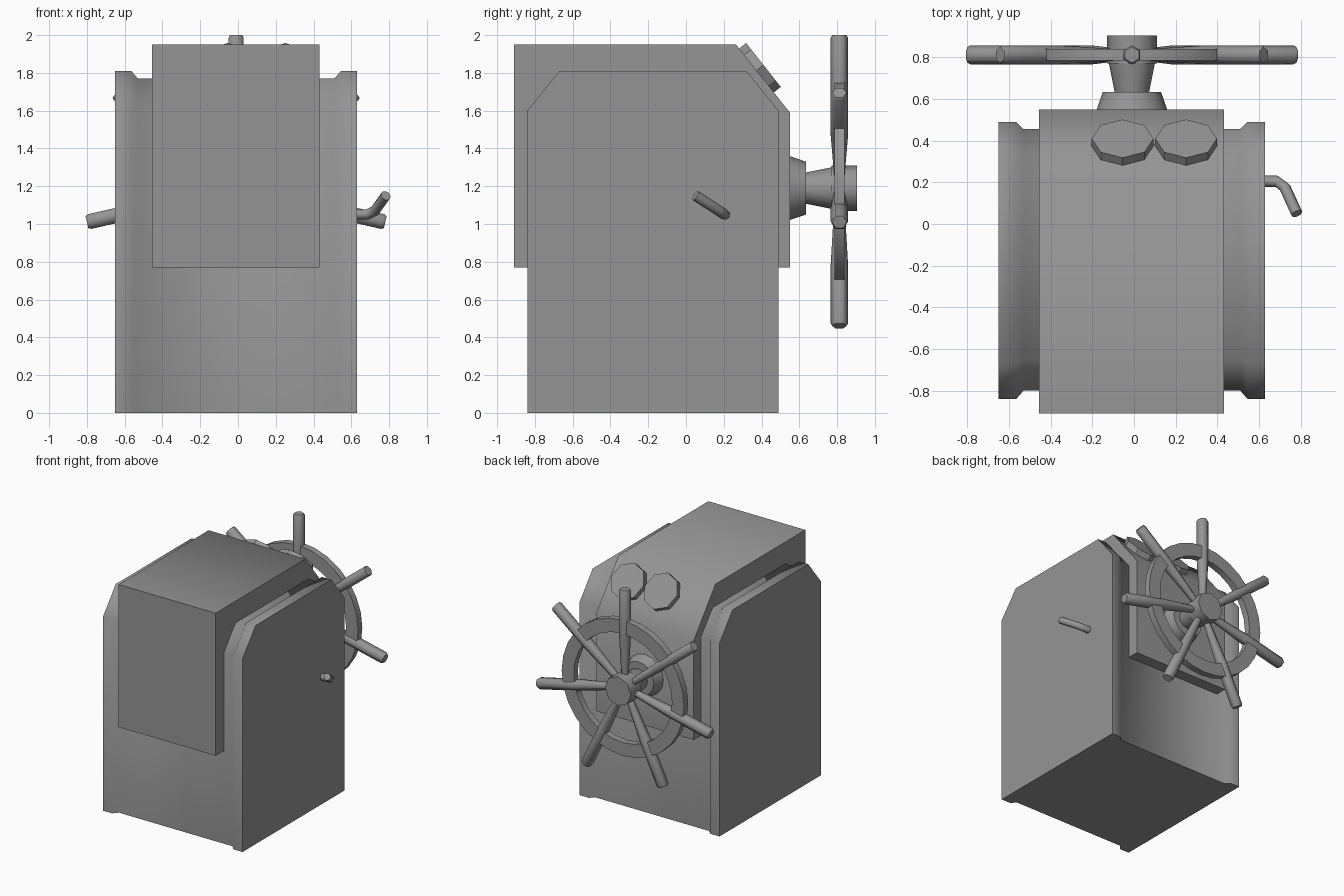
import bpy, bmesh, math
from mathutils import Vector

if "Cube" in bpy.data.objects:
    bpy.data.objects.remove(bpy.data.objects["Cube"])

grey = bpy.data.materials.new("Plain grey")
colour = (0.3, 0.3, 0.3, 1)
grey.diffuse_color = colour
grey.use_nodes = True
grey.node_tree.nodes["Principled BSDF"].inputs["Base Color"].default_value = colour

CX = -0.01
HUB = Vector((CX, 0, 1.19))
Y = Vector((0, 1, 0))


def loft(name, rings, closed=False, angle=60):
    """Skin a row of equal-sized point rings into one object."""
    bm = bmesh.new()
    rows = [[bm.verts.new(p) for p in ring] for ring in rings]
    n = len(rows[0])
    pairs = list(zip(rows, rows[1:]))
    if closed:
        pairs.append((rows[-1], rows[0]))
    else:
        bm.faces.new(rows[0])
        bm.faces.new(rows[-1])
    for a, b in pairs:
        for i in range(n):
            j = (i + 1) % n
            bm.faces.new((a[i], a[j], b[j], b[i]))
    bmesh.ops.recalc_face_normals(bm, faces=bm.faces)
    mesh = bpy.data.meshes.new(name)
    bm.to_mesh(mesh)
    bm.free()
    mesh.materials.append(grey)
    obj = bpy.data.objects.new(name, mesh)
    bpy.context.collection.objects.link(obj)
    bpy.ops.object.select_all(action='DESELECT')
    obj.select_set(True)
    bpy.context.view_layer.objects.active = obj
    bpy.ops.object.shade_smooth_by_angle(angle=math.radians(angle))
    return obj


def ring(centre, u, v, r, sides):
    turns = [math.tau * i / sides for i in range(sides)]
    return [centre + (u * math.cos(t) + v * math.sin(t)) * r for t in turns]


def lathe(name, profile, origin, axis, up, sides, closed=False, angle=60):
    """Turn (radius, distance along axis) pairs."""
    side = axis.cross(up)
    rings = [ring(origin + axis * h, up, side, r, sides) for r, h in profile]
    return loft(name, rings, closed, angle)


# Cabinet: broad side panels with a shallow recess between them
outer = [(-0.84, 0), (-0.84, 1.6), (-0.67, 1.81), (0.32, 1.81), (0.49, 1.6), (0.49, 0)]
inner = [(-0.8, 0), (-0.8, 1.585), (-0.65, 1.77), (0.3, 1.77), (0.455, 1.585), (0.455, 0)]
sections = [(-0.64, outer), (-0.555, outer), (-0.52, inner),
            (0.52, inner), (0.555, outer), (0.64, outer)]
loft("cabinet", [[(CX + x, y, z) for y, z in shape] for x, shape in sections])

# Housing with a sloped rear top
hood = [(-0.91, 0.77), (-0.91, 1.95), (0.265, 1.95), (0.55, 1.59), (0.55, 0.77)]
loft("housing", [[(x, y, z) for y, z in hood] for x in (-0.455, 0.432)])

# Octagonal gauges on the slope
normal = Vector((0, 0.784, 0.62)).normalized()
slope = Vector((0, 0.62, -0.784)).normalized()
for name, x in (("right_gauge", -0.055), ("left_gauge", 0.25)):
    face = Vector((x, 0.41, 1.842))
    lathe(name, [(0.148, -0.06), (0.148, 0)], face, normal, slope, 8, angle=30)

# Wheel mount, shaft and hub
Z = Vector((0, 0, 1))
lathe("wheel_mount", [(0.172, 0.54), (0.14, 0.635)], HUB, Y, Z, 16)
lathe("wheel_shaft", [(0.08, 0.62), (0.112, 0.78)], HUB, Y, Z, 12)
lathe("wheel_hub", [(0.12, 0.77), (0.12, 0.905)], HUB, Y, Z, 8)

# Flat wheel rim
lathe("wheel_rim", [(0.45, 0.785), (0.56, 0.785), (0.56, 0.84), (0.45, 0.84)],
      HUB, Y, Z, 28, closed=True)

# Seven spokes, each ending in a grip
for i in range(7):
    t = math.tau * i / 7
    out = Vector((math.sin(t), 0, math.cos(t)))
    lathe(f"spoke_{i + 1}",
          [(0.025, 0.05), (0.046, 0.45), (0.046, 0.795), (0.038, 0.81)],
          HUB + Y * 0.812, out, Y, 6)

# Bent lever on the left side
path = [Vector(p) for p in ((0.6, 0.205, 1.05), (0.685, 0.205, 1.05),
                            (0.725, 0.175, 1.07), (0.782, 0.05, 1.15))]
rings = []
for i, p in enumerate(path):
    along = (path[min(i + 1, 3)] - path[max(i - 1, 0)]).normalized()
    u = along.cross(Vector((0, 0.5, 0.8))).normalized()
    rings.append(ring(p, u, along.cross(u), 0.028, 8))
loft("lever", rings)
